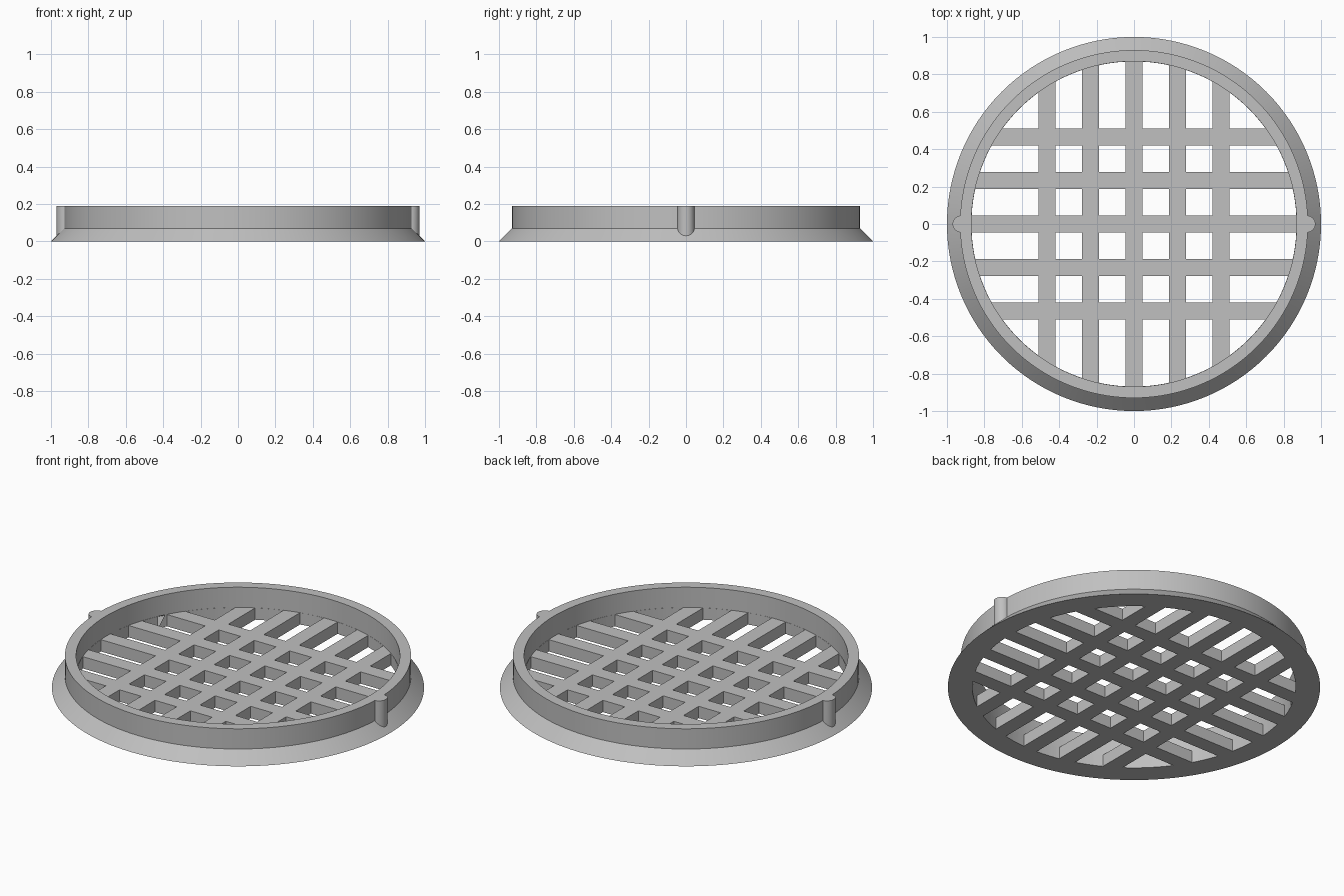
import bpy, bmesh, math
from mathutils import Matrix

if "Cube" in bpy.data.objects:
    bpy.data.objects.remove(bpy.data.objects["Cube"])

SEGMENTS = 128
HEIGHT, FLOOR = 0.19, 0.07
INNER, WALL, FLANGE = 0.87, 0.93, 1.0
PITCH, BAR = 0.2325, 0.09

gray = bpy.data.materials.new("light gray plastic")
gray.use_nodes = True
color = (0.527, 0.527, 0.527, 1)
gray.diffuse_color = color
gray.node_tree.nodes["Principled BSDF"].inputs["Base Color"].default_value = color


def add_object(name, bm):
    bmesh.ops.recalc_face_normals(bm, faces=bm.faces)
    mesh = bpy.data.meshes.new(name)
    bm.to_mesh(mesh)
    bm.free()
    mesh.materials.append(gray)
    obj = bpy.data.objects.new(name, mesh)
    bpy.context.collection.objects.link(obj)
    return obj


def cylinder(name, radius, bottom, top, x=0, segments=SEGMENTS):
    bm = bmesh.new()
    bmesh.ops.create_cone(bm, cap_ends=True, segments=segments, radius1=radius, radius2=radius,
                          depth=top - bottom, matrix=Matrix.Translation((x, 0, (top + bottom) / 2)))
    return add_object(name, bm)


def lathe(name, profile):
    bm = bmesh.new()
    verts = [bm.verts.new((r, 0, z)) for r, z in profile]
    edges = [bm.edges.new(pair) for pair in zip(verts, verts[1:])]
    bmesh.ops.spin(bm, geom=verts + edges, cent=(0, 0, 0), axis=(0, 0, 1),
                   angle=math.tau, steps=SEGMENTS)
    bmesh.ops.remove_doubles(bm, verts=bm.verts, dist=0.0001)
    return add_object(name, bm)


def combine(target, tool, operation):
    mod = target.modifiers.new(operation.title(), 'BOOLEAN')
    mod.operation, mod.solver, mod.object = operation, 'EXACT', tool
    bpy.context.view_layer.objects.active = target
    bpy.ops.object.modifier_apply(modifier=mod.name)
    bpy.data.objects.remove(tool)


# Shallow dish: sloped flange, upright wall and a solid floor
grate = lathe("drain_grate", [(0, 0), (FLANGE, 0), (WALL, FLOOR), (WALL, HEIGHT),
                              (INNER, HEIGHT), (INNER, FLOOR), (0, FLOOR)])

# Openings between five bars each way, trimmed to the round wall
edge = 2 * PITCH + BAR / 2
spans = [(i * PITCH + BAR / 2, (i + 1) * PITCH - BAR / 2) for i in range(-2, 2)]
spans = [(-1, -edge)] + spans + [(edge, 1)]
bm = bmesh.new()
for x0, x1 in spans:
    for y0, y1 in spans:
        place = Matrix.Translation(((x0 + x1) / 2, (y0 + y1) / 2, FLOOR / 2))
        bmesh.ops.create_cube(bm, size=1, matrix=place @ Matrix.Diagonal((x1 - x0, y1 - y0, 0.2, 1)))
openings = add_object("openings", bm)
combine(openings, cylinder("opening_limit", INNER - 0.001, -0.05, 0.12), 'INTERSECT')
combine(grate, openings, 'DIFFERENCE')

# Half-round locating lugs on both sides of the wall
for side in (-1, 1):
    lug = cylinder("lug", 0.045, 0.02, HEIGHT, side * 0.925, 32)
    combine(grate, lug, 'UNION')

bpy.ops.object.select_all(action='DESELECT')
grate.select_set(True)
bpy.context.view_layer.objects.active = grate
bpy.ops.object.shade_smooth_by_angle(angle=math.radians(30))
